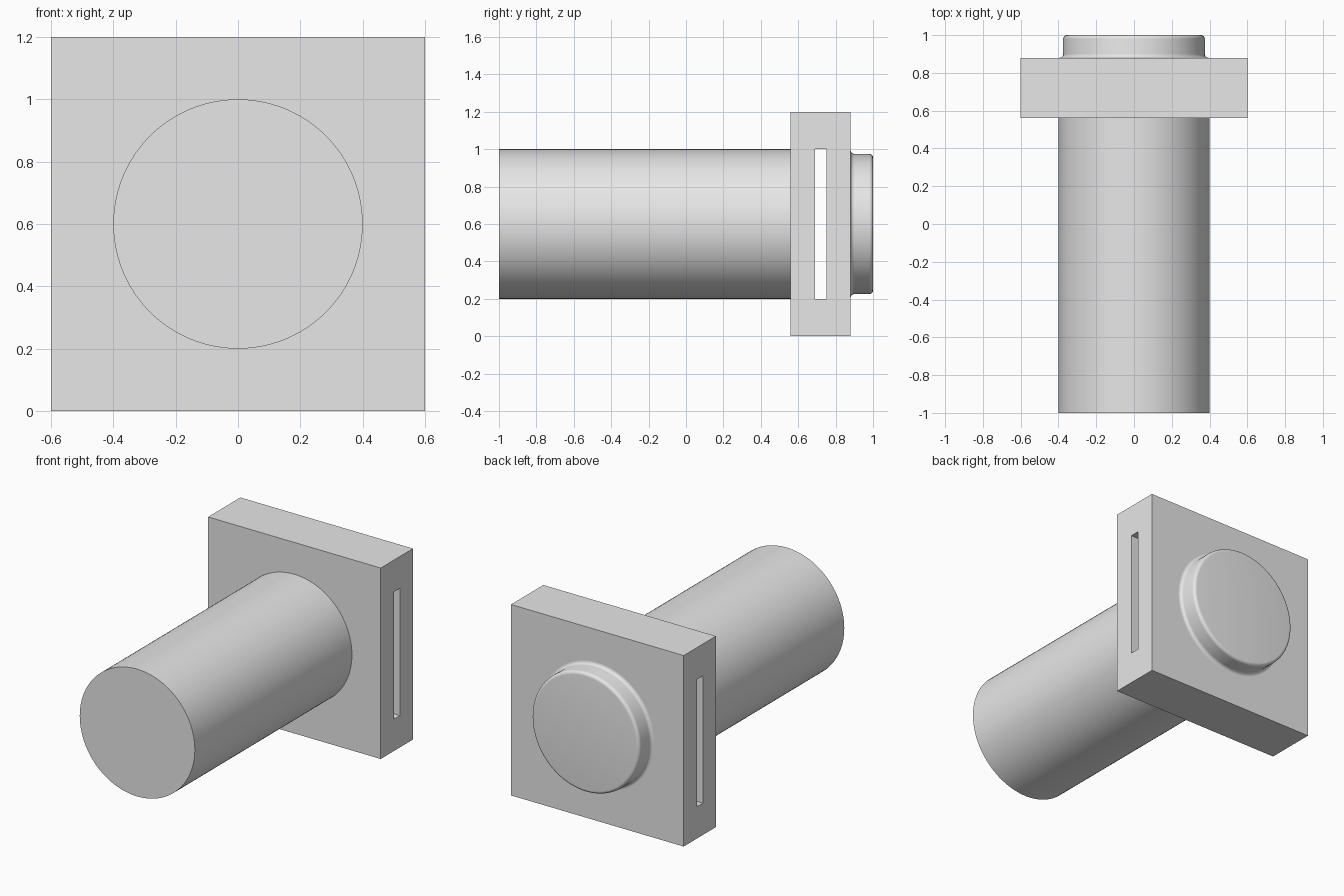
import bpy, bmesh, math

old = bpy.data.objects.get("Cube")
if old:
    bpy.data.objects.remove(old, do_unlink=True)

SIDES = 96
AXIS_Z = 0.6

grey = bpy.data.materials.new("plain grey")
grey.use_nodes = True
grey.diffuse_color = (0.8, 0.8, 0.8, 1)
grey.node_tree.nodes["Principled BSDF"].inputs["Base Color"].default_value = (0.8, 0.8, 0.8, 1)


def loft(name, loops, closed=False):
    """Join matching point loops with quads; cap the ends or close into a ring."""
    bm = bmesh.new()
    rings = [[bm.verts.new(p) for p in loop] for loop in loops]
    pairs = list(zip(rings, rings[1:]))
    if closed:
        pairs.append((rings[-1], rings[0]))
    else:
        bm.faces.new(rings[0])
        bm.faces.new(rings[-1])
    for a, b in pairs:
        for i in range(len(a)):
            j = (i + 1) % len(a)
            bm.faces.new((a[i], a[j], b[j], b[i]))
    bmesh.ops.recalc_face_normals(bm, faces=bm.faces)
    mesh = bpy.data.meshes.new(name)
    bm.to_mesh(mesh)
    bm.free()
    mesh.materials.append(grey)
    obj = bpy.data.objects.new(name, mesh)
    bpy.context.collection.objects.link(obj)
    bpy.ops.object.select_all(action="DESELECT")
    obj.select_set(True)
    bpy.context.view_layer.objects.active = obj
    bpy.ops.object.shade_smooth_by_angle(angle=math.radians(30))
    return obj


def circle(radius, y):
    angles = [math.tau * i / SIDES for i in range(SIDES)]
    return [(radius * math.cos(a), y, AXIS_Z + radius * math.sin(a)) for a in angles]


def rectangle(x, y0, y1, z0, z1):
    return [(x, y0, z0), (x, y1, z0), (x, y1, z1), (x, y0, z1)]


# Long round shaft
loft("shaft", [circle(0.4, -1), circle(0.4, 0.56)])

# Square plate with a slot running through it from side to side
outer = (0.56, 0.88, 0, 1.2)
slot = (0.69, 0.75, 0.2, 1.0)
loft("slotted_plate", [rectangle(-0.6, *outer), rectangle(0.6, *outer),
                       rectangle(0.6, *slot), rectangle(-0.6, *slot)], closed=True)

# Round boss: concave fillet at the plate, rounded rim at the back
R, F, STEPS = 0.375, 0.02, 6
turns = [math.pi / 2 * i / STEPS for i in range(STEPS + 1)]
profile = [(R + F - F * math.sin(t), 0.88 + F - F * math.cos(t)) for t in turns]
profile += [(R - F + F * math.cos(t), 1 - F + F * math.sin(t)) for t in turns]
loft("rear_boss", [circle(r, y) for r, y in profile])
